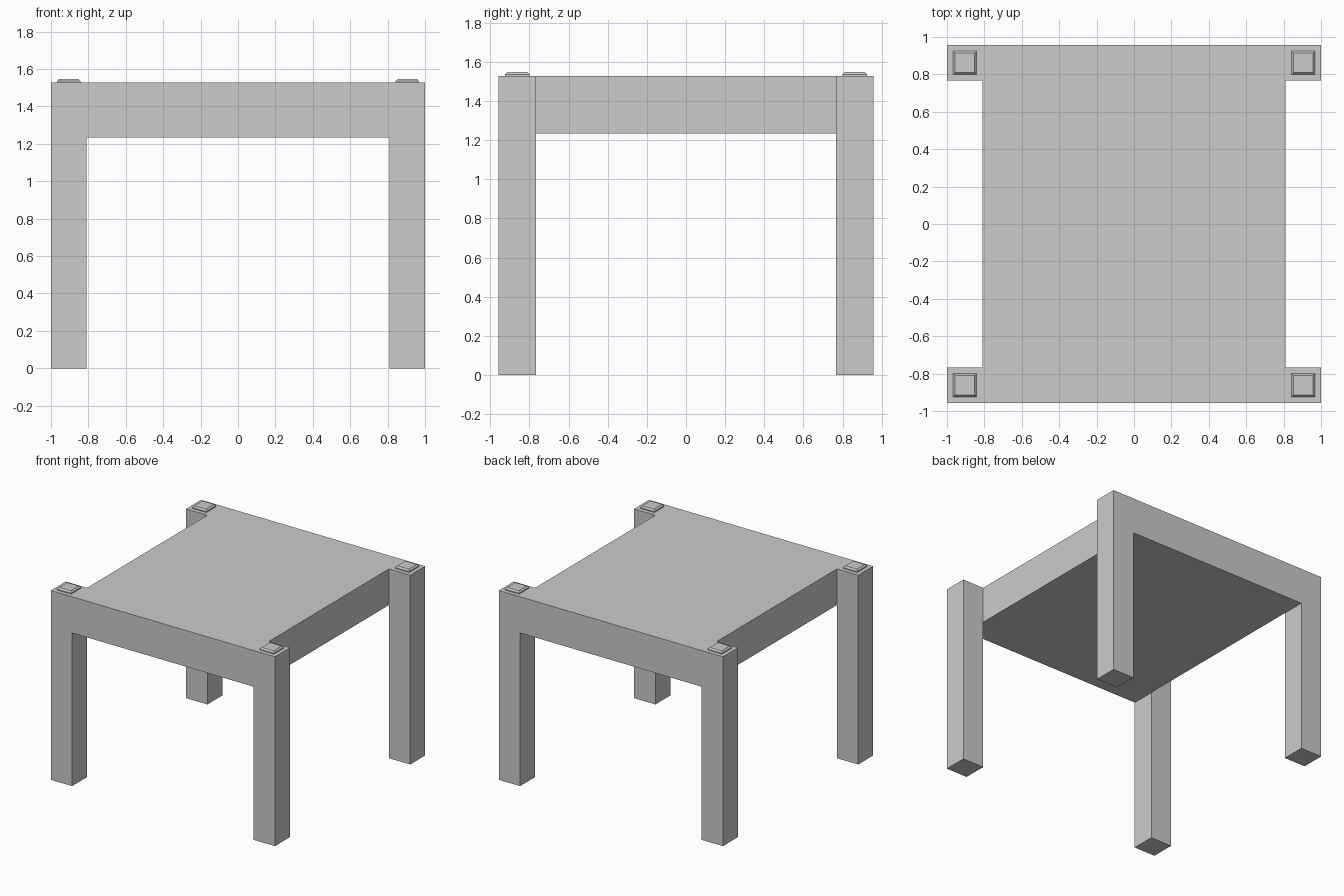
import bpy, bmesh

if "Cube" in bpy.data.objects:
    bpy.data.objects.remove(bpy.data.objects["Cube"])

HX, HY = 1.0, 0.957      # half extents
LEG = 0.19               # leg thickness
TOP, UNDER = 1.527, 1.235
CAP_TOP = 1.547


def loft(name, x, y, sections):
    """Stack of rectangles (half x, half y, z) bridged into a closed solid."""
    bm = bmesh.new()
    rings = [[bm.verts.new((x + sx * hx, y + sy * hy, z))
              for sx, sy in ((-1, -1), (1, -1), (1, 1), (-1, 1))]
             for hx, hy, z in sections]
    bm.faces.new(rings[0][::-1])
    bm.faces.new(rings[-1])
    for a, b in zip(rings, rings[1:]):
        for i in range(4):
            j = (i + 1) % 4
            bm.faces.new((a[i], a[j], b[j], b[i]))
    mesh = bpy.data.meshes.new(name)
    bm.to_mesh(mesh)
    bm.free()
    obj = bpy.data.objects.new(name, mesh)
    bpy.context.collection.objects.link(obj)
    return obj


# Thick table top, flush with the legs at front and back, inset at the sides
hw = HX - LEG
loft("table_top", 0, 0, [(hw, HY, UNDER), (hw, HY, TOP)])

# Square legs, each with a small chamfered cap
h = LEG / 2
for side, sx in (("left", -1), ("right", 1)):
    for end, sy in (("front", -1), ("back", 1)):
        x, y = sx * (HX - h), sy * (HY - h)
        loft(f"{end}_{side}_leg", x, y, [(h, h, 0), (h, h, TOP)])
        loft(f"{end}_{side}_cap", x, y,
             [(0.063, 0.063, TOP - 0.005), (0.063, 0.063, TOP + 0.008),
              (0.052, 0.052, CAP_TOP)])
